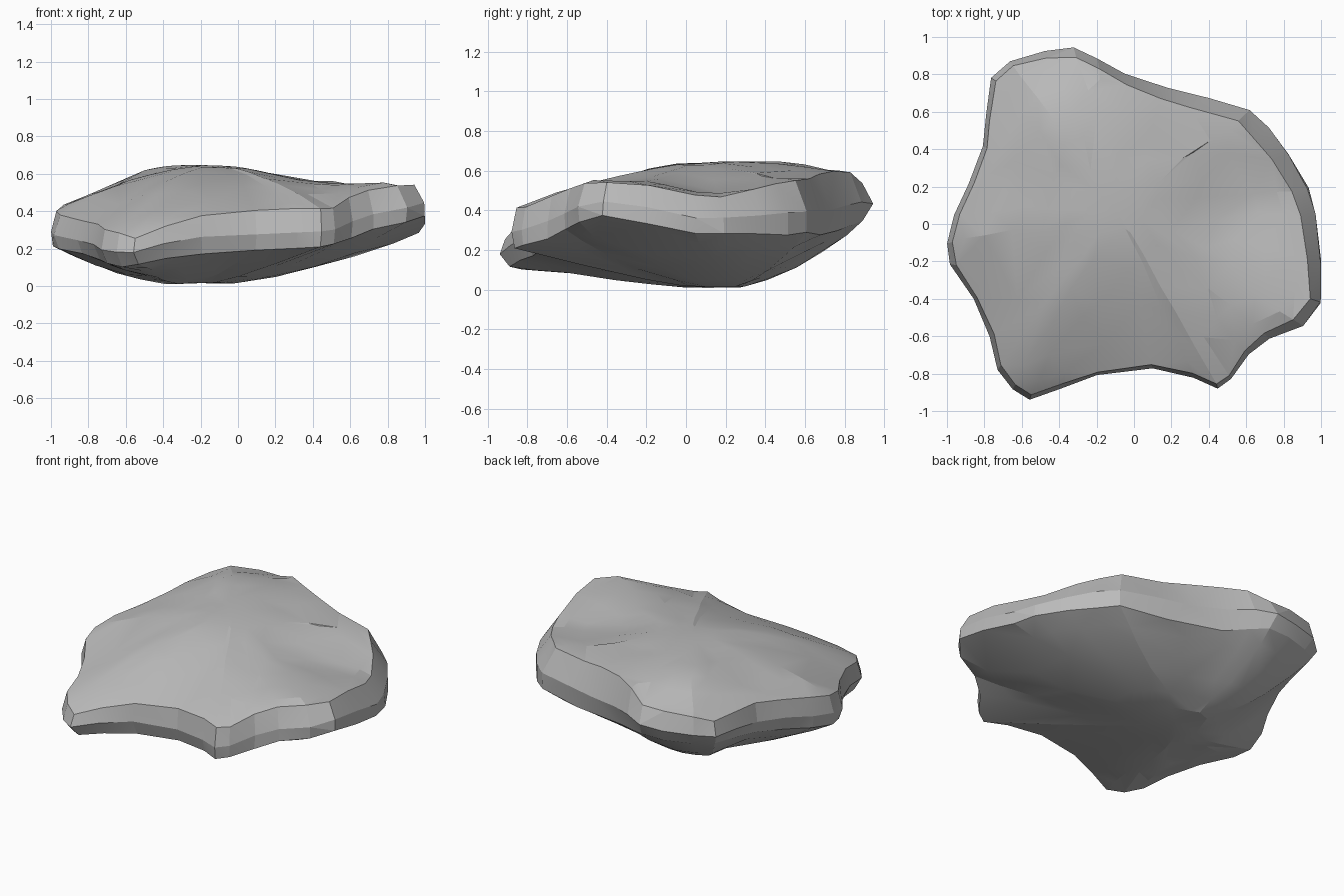
import bpy, bmesh, random
from mathutils import Vector
from math import exp

random.seed(4)
cube = bpy.data.objects.get("Cube")
if cube:
    bpy.data.objects.remove(cube, do_unlink=True)

# Rim of the slab: x, y, lower edge height, upper edge height
RIM = [
    (1, -.42, .37, .54), (1, -.2, .33, .53), (.97, .05, .28, .48),
    (.93, .19, .28, .47), (.83, .37, .28, .51), (.72, .51, .28, .53),
    (.62, .61, .29, .55), (.4, .67, .28, .56), (.18, .73, .28, .58),
    (-.05, .8, .3, .6), (-.2, .88, .33, .59), (-.32, .94, .35, .54),
    (-.48, .93, .35, .54), (-.66, .87, .35, .53), (-.76, .78, .34, .5),
    (-.79, .6, .33, .5), (-.81, .42, .3, .49), (-.88, .22, .27, .46),
    (-.96, .05, .24, .43), (-1, -.1, .21, .4), (-.98, -.22, .2, .38),
    (-.86, -.4, .17, .35), (-.77, -.6, .14, .33), (-.73, -.78, .12, .3),
    (-.65, -.88, .11, .28), (-.56, -.94, .12, .26), (-.4, -.88, .15, .32),
    (-.2, -.81, .17, .38), (.1, -.77, .19, .4), (.32, -.82, .2, .41),
    (.45, -.88, .21, .41), (.52, -.83, .22, .42), (.61, -.7, .26, .47),
    (.72, -.61, .3, .51), (.9, -.54, .34, .54),
]
CROWN = Vector((-.1, .1, .655))
KEEL = Vector((-.25, .17, 0))
LEAN = Vector((.78, .62)).normalized()
MID = .42


def wall_point(p, t):
    """Point on the side wall, t from the lower edge to the upper edge."""
    x, y, low, high = p
    d = Vector((x, y)).normalized()
    step_in = .025 + .075 * max(0, d.dot(LEAN))
    tuck = .07 * max(0, abs(d.y) - .5 * d.x - .4)
    above, below = max(0, t - MID) / (1 - MID), max(0, MID - t) / MID
    scale = 1 - step_in * above - tuck * below
    return Vector((x * scale, y * scale, low + (high - low) * t))


def rough(p, amount):
    return p + Vector([random.uniform(-amount, amount) for _ in range(3)])


def hump(p, x, y, height, spread):
    return height * exp(-((p.x - x) ** 2 + (p.y - y) ** 2) / spread)


def edge_point(i, t, f):
    """Rim point whose height evens out with its neighbours toward the middle."""
    edge = wall_point(RIM[i], t)
    near = [RIM[(i + k) % len(RIM)][2 + t] for k in range(-5, 6)]
    edge.z += (sum(near) / len(near) - edge.z) * (1 - f)
    return edge


def under_point(i, f):
    """Point on the underside; the sides rise more steeply than the front."""
    edge = edge_point(i, 0, f)
    q = KEEL.lerp(edge, f)
    q.z = edge.z * f ** (1.4 + .2 * edge.y + .4 * abs(edge.x))
    return rough(q, .007 * f)


def upper_point(i, f):
    """Point on the upper face, with a shoulder behind and a dip to the +x side."""
    edge = edge_point(i, 1, f)
    q = CROWN.lerp(edge, f)
    q.z = CROWN.z + (edge.z - CROWN.z) * f ** 1.6
    dip = hump(q, .52, .02, .075, .17)
    q.z += (hump(q, -.42, .6, .045, .07) - dip) * (1 - f ** 5)
    return rough(q, .009 * f)


def bridge(bm, a, b):
    n = len(a)
    for i in range(n):
        j = (i + 1) % n
        bm.faces.new((a[i], a[j], b[j], b[i]))


bm = bmesh.new()
rings = []


def add_ring(points):
    rings.append([bm.verts.new(p) for p in points])


# Underside, from the keel outward
for f in (.18, .36, .54, .72, .88):
    add_ring([under_point(i, f) for i in range(len(RIM))])

# Side wall
for t in (0, MID, 1):
    add_ring([rough(wall_point(p, t), .005) for p in RIM])

# Upper face, from the edge inward
for f in (.92, .78, .62, .46, .3, .15):
    add_ring([upper_point(i, f) for i in range(len(RIM))])

for lower, upper in zip(rings, rings[1:]):
    bridge(bm, lower, upper)

# Close the keel and the crown with fans
for loop in (rings[0], rings[-1]):
    hub = bm.verts.new(sum((v.co for v in loop), Vector()) / len(loop))
    for i in range(len(loop)):
        bm.faces.new((loop[i], loop[(i + 1) % len(loop)], hub))

bmesh.ops.recalc_face_normals(bm, faces=bm.faces[:])
bmesh.ops.triangulate(bm, faces=bm.faces[:], quad_method='SHORT_EDGE')
for v in bm.verts:
    v.co.z = max(v.co.z, 0)
mesh = bpy.data.meshes.new("rock_slab")
bm.to_mesh(mesh)
bm.free()

rock = bpy.data.objects.new("rock_slab", mesh)
bpy.context.collection.objects.link(rock)

# Stone colour
stone = bpy.data.materials.new("grey_stone")
stone.use_nodes = True
colour = (.5, .5, .5, 1)
stone.diffuse_color = colour
stone.node_tree.nodes["Principled BSDF"].inputs["Base Color"].default_value = colour
mesh.materials.append(stone)

# Merge thin triangles into irregular chipped facets
bpy.ops.object.select_all(action='DESELECT')
rock.select_set(True)
bpy.context.view_layer.objects.active = rock
chips = rock.modifiers.new("chipped_facets", 'DECIMATE')
chips.ratio = .6
bpy.ops.object.modifier_apply(modifier=chips.name)

# Soften shallow facets, keep the broken edges crisp
bpy.ops.object.shade_smooth_by_angle(angle=.2)
